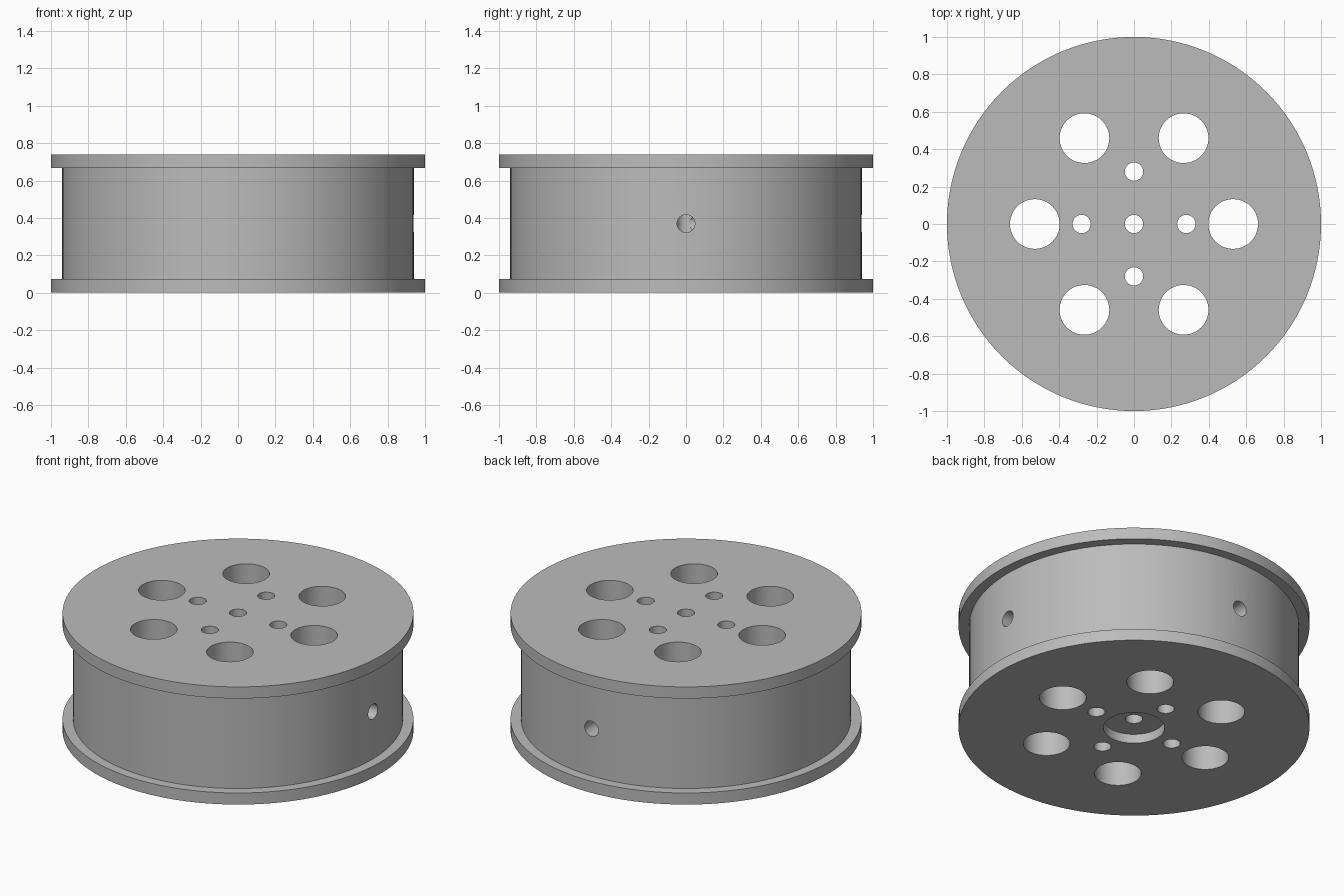
import bpy, bmesh, math

if "Cube" in bpy.data.objects:
    bpy.data.objects.remove(bpy.data.objects["Cube"])

metal = bpy.data.materials.new("plain_grey")
metal.diffuse_color = (0.5, 0.5, 0.5, 1)
metal.use_nodes = True
metal.node_tree.nodes["Principled BSDF"].inputs["Base Color"].default_value = metal.diffuse_color

HEIGHT = 0.74
RIM = 0.073


def lathe(name, profile, segments):
    """Closed solid turned about z from (radius, height) points."""
    bm = bmesh.new()
    rings = []
    for r, z in profile:
        rings.append([bm.verts.new((r * math.cos(a), r * math.sin(a), z))
                      for a in (2 * math.pi * i / segments for i in range(segments))])
    for low, high in zip(rings, rings[1:]):
        for i in range(segments):
            j = (i + 1) % segments
            bm.faces.new((low[i], low[j], high[j], high[i]))
    bm.faces.new(rings[0][::-1])
    bm.faces.new(rings[-1])
    bmesh.ops.recalc_face_normals(bm, faces=bm.faces)
    mesh = bpy.data.meshes.new(name)
    bm.to_mesh(mesh)
    bm.free()
    obj = bpy.data.objects.new(name, mesh)
    bpy.context.collection.objects.link(obj)
    mesh.materials.append(metal)
    return obj


def drill(target, radius, start, length, location, rotation=(0, 0, 0), segments=48):
    """Cut a round hole, then discard the cutter."""
    cutter = lathe("hole_cutter", [(radius, start), (radius, start + length)], segments)
    cutter.location = location
    cutter.rotation_euler = rotation
    cutter.hide_render = True
    mod = target.modifiers.new("hole", 'BOOLEAN')
    mod.operation = 'DIFFERENCE'
    mod.solver = 'EXACT'
    mod.object = cutter
    bpy.context.view_layer.update()
    bpy.ops.object.modifier_apply(modifier=mod.name)
    bpy.data.objects.remove(cutter, do_unlink=True)


# Drum with a rim at each end
hub = lathe("flanged_hub", [(1, 0), (1, RIM), (0.94, RIM), (0.94, HEIGHT - RIM),
                            (1, HEIGHT - RIM), (1, HEIGHT)], 128)
bpy.context.view_layer.objects.active = hub
hub.select_set(True)

# Six large through holes
for i in range(6):
    a = i * math.pi / 3
    drill(hub, 0.133, -0.1, 1, (0.53 * math.cos(a), 0.53 * math.sin(a), 0))

# Four small bolt holes and the central bore
for x, y in ((0.28, 0), (0, 0.28), (-0.28, 0), (0, -0.28), (0, 0)):
    drill(hub, 0.049, -0.1, 1, (x, y, 0))

# Recess under the central bore
drill(hub, 0.175, -0.1, 0.158, (0, 0, 0), segments=64)

# Two set screw holes running inwards from the drum wall to the bore
drill(hub, 0.0475, 0.01, 1.2, (0, 0, HEIGHT / 2), (0, math.pi / 2, 0))
drill(hub, 0.0475, 0.01, 1.2, (0, 0, HEIGHT / 2), (-math.pi / 2, 0, 0))

bpy.ops.object.shade_smooth_by_angle(angle=math.radians(30))
